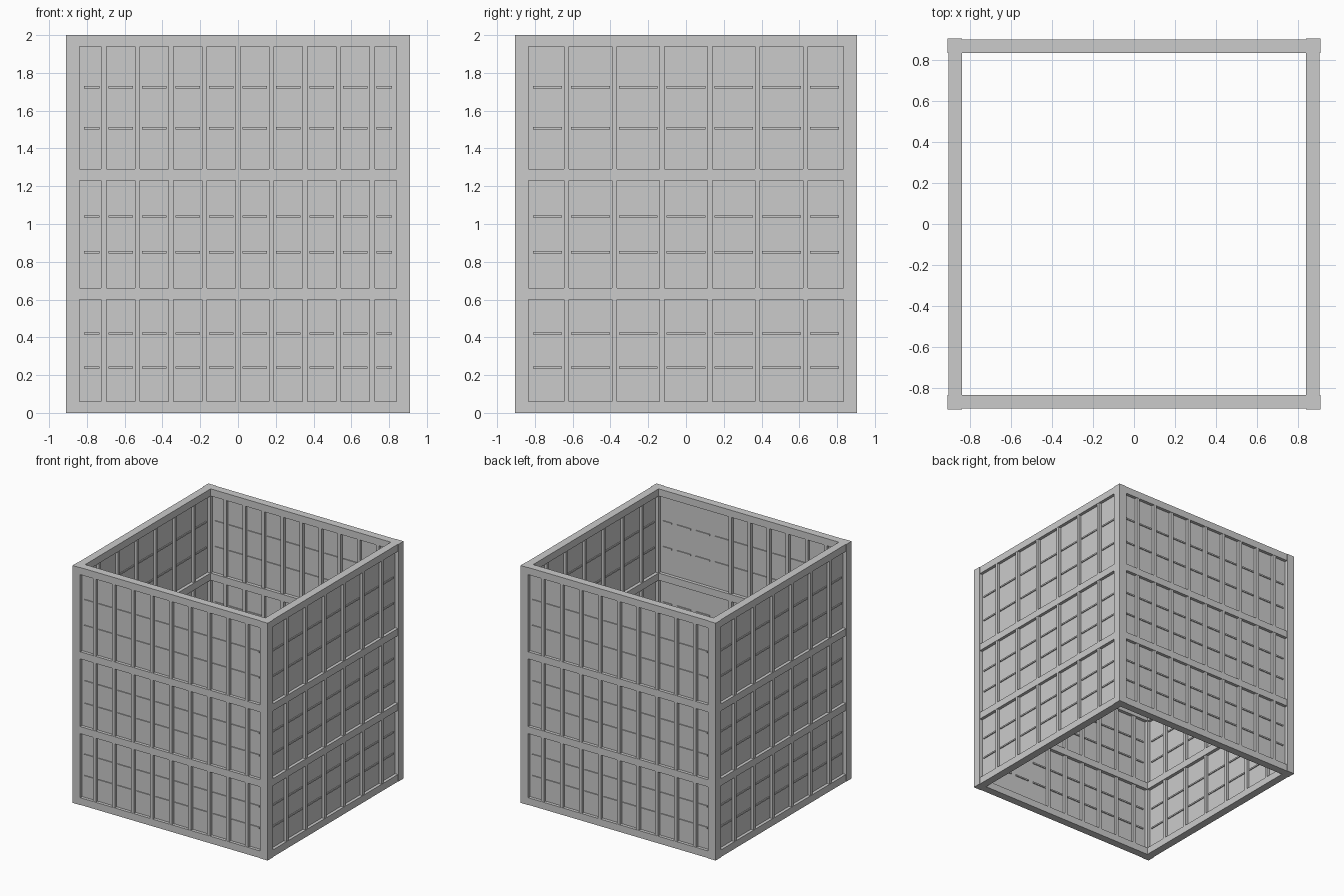
import bpy, bmesh
from mathutils import Matrix, Vector

if "Cube" in bpy.data.objects:
    bpy.data.objects.remove(bpy.data.objects["Cube"])

X, Y, T = 0.91, 0.905, 0.07          # half sizes and frame thickness
RAILS = [(0.0, 0.06), (0.60, 0.66), (1.23, 1.29), (1.94, 2.0)]
ROWS = [(RAILS[i][1], RAILS[i + 1][0]) for i in range(3)]


def boxes(name, items):
    """One object made of axis-aligned boxes given as (x0, x1, y0, y1, z0, z1)."""
    bm = bmesh.new()
    for x0, x1, y0, y1, z0, z1 in items:
        m = Matrix.Translation(Vector(((x0 + x1) / 2, (y0 + y1) / 2, (z0 + z1) / 2)))
        m = m @ Matrix.Diagonal((x1 - x0, y1 - y0, z1 - z0, 1))
        bmesh.ops.create_cube(bm, size=1, matrix=m)
    me = bpy.data.meshes.new(name)
    bm.to_mesh(me)
    bm.free()
    ob = bpy.data.objects.new(name, me)
    bpy.context.collection.objects.link(ob)
    return ob


def place(side, u0, u1, d0, d1, z0, z1):
    """Map a box along a wall (u), at depth d from the outside, to world axes."""
    if side in ("front", "back"):
        s = -1 if side == "front" else 1
        a, b = sorted((s * (Y - d0), s * (Y - d1)))
        return (u0, u1, a, b, z0, z1)
    s = -1 if side == "left" else 1
    a, b = sorted((s * (X - d0), s * (X - d1)))
    return (a, b, u0, u1, z0, z1)


# Corner posts
boxes("corner_posts", [
    (min(sx * X, sx * (X - T)), max(sx * X, sx * (X - T)),
     min(sy * Y, sy * (Y - T)), max(sy * Y, sy * (Y - T)), 0, 2)
    for sx in (-1, 1) for sy in (-1, 1)])

for side in ("front", "back", "left", "right"):
    wide = side in ("front", "back")
    half = (X if wide else Y) - T
    n, pitch, w = (9, 0.1775, 0.028) if wide else (6, 0.253, 0.026)
    centres = [(i - (n - 1) / 2) * pitch for i in range(n)]

    # Horizontal rails, a touch behind the posts
    boxes(side + "_rails", [place(side, -half, half, 0.004, T, a, b) for a, b in RAILS])

    # Thin sheet in the middle of the frame
    boxes(side + "_panel", [place(side, -half, half, 0.03, 0.042, a, b) for a, b in ROWS])

    # Upright bars; three of the front ones do not show on the inside
    bars = []
    for c in centres:
        inner = 0.036 if side == "front" and c > 0.25 else 0.064
        bars += [place(side, c - w / 2, c + w / 2, 0.006, inner, a, b) for a, b in ROWS]
    boxes(side + "_bars", bars)

    # Short horizontal ribs on the sheet, two per cell
    edges = [-half] + centres + [half]
    ribs = []
    for l, r in zip(edges[:-1], edges[1:]):
        for a, b in ROWS:
            for k in (1, 2):
                z = a + (b - a) * k / 3
                ribs.append(place(side, l + 0.024, r - 0.024, 0.022, 0.05, z - 0.006, z + 0.006))
    boxes(side + "_ribs", ribs)
